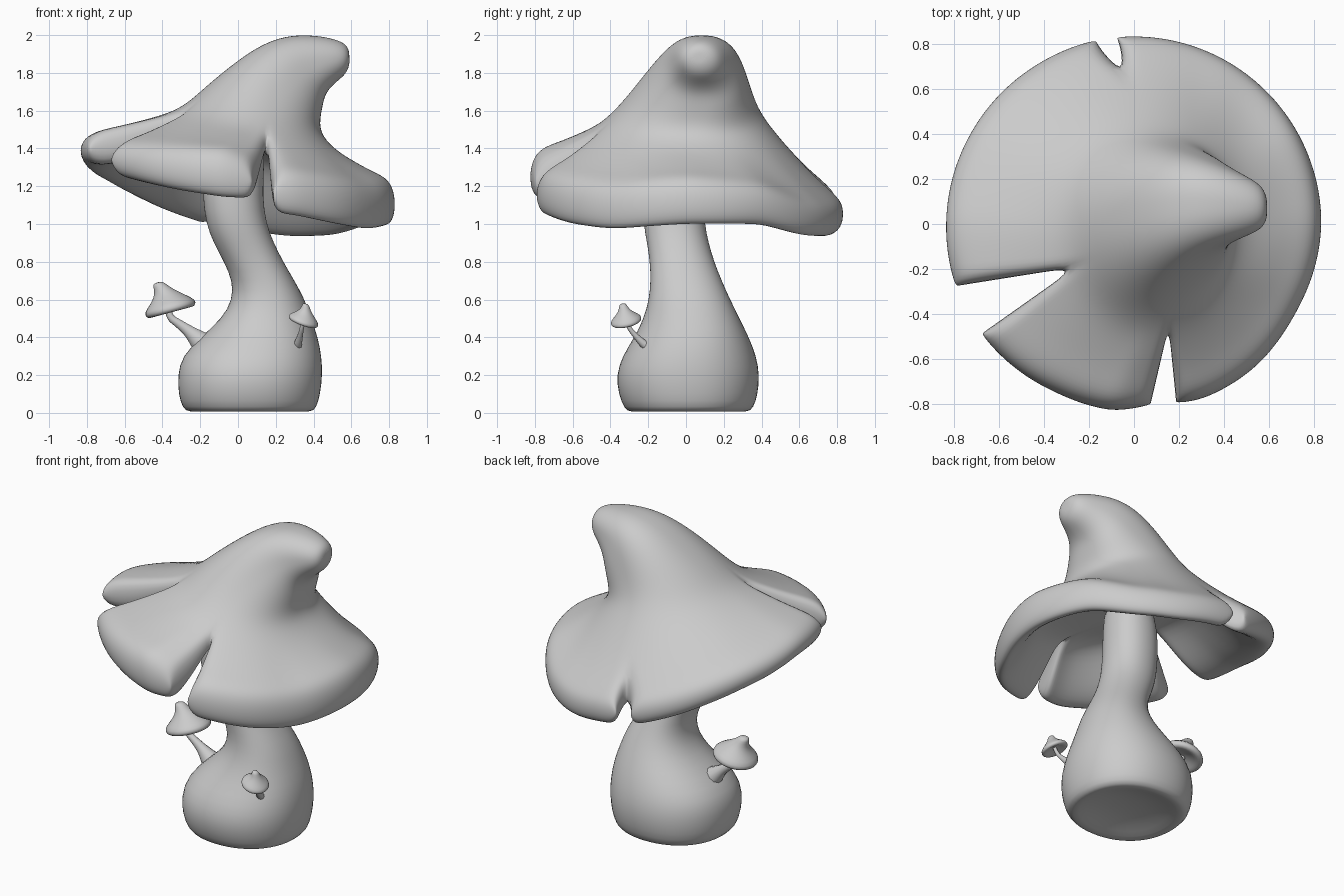
import bpy, bmesh, math
from mathutils import Vector

if "Cube" in bpy.data.objects:
    bpy.data.objects.remove(bpy.data.objects["Cube"])

grey = bpy.data.materials.new("plain grey")
grey.diffuse_color = (0.6, 0.6, 0.6, 1)
grey.use_nodes = True
grey.node_tree.nodes["Principled BSDF"].inputs["Base Color"].default_value = grey.diffuse_color


def lerp(a, b, t):
    return a + (b - a) * t


def finish(name, bm, subdiv=1):
    """Weld the mesh, smooth it and place it in the scene."""
    bmesh.ops.remove_doubles(bm, verts=bm.verts, dist=0.0008)
    bmesh.ops.recalc_face_normals(bm, faces=bm.faces)
    me = bpy.data.meshes.new(name)
    bm.to_mesh(me)
    bm.free()
    me.materials.append(grey)
    me.shade_smooth()
    ob = bpy.data.objects.new(name, me)
    bpy.context.collection.objects.link(ob)
    mod = ob.modifiers.new("smooth", 'SUBSURF')
    mod.levels = mod.render_levels = subdiv
    return ob


def add_grid(bm, rows):
    """Join neighbouring rows of points with quads."""
    vs = [[bm.verts.new(p) for p in row] for row in rows]
    for a, b in zip(vs, vs[1:]):
        for j in range(len(a) - 1):
            bm.faces.new((a[j], b[j], b[j + 1], a[j + 1]))
    return vs


def circle(n):
    return [2 * math.pi * k / n for k in range(n + 1)]


def oval(a, p):
    """Cosine and sine of a slightly squared circle."""
    c, s = math.cos(a), math.sin(a)
    return math.copysign(abs(c) ** p, c), math.copysign(abs(s) ** p, s)


# Stem with hollowed base: z, x min, x max, y min, y max
stem = [(0.06, 0.06, 0.06, 0.01, 0.01), (0.05, -0.08, 0.2, -0.13, 0.16), (0.025, -0.19, 0.31, -0.23, 0.26),
        (0.0, -0.26, 0.385, -0.3, 0.325),
        (0.025, -0.297, 0.418, -0.33, 0.36), (0.1, -0.318, 0.438, -0.36, 0.383),
        (0.2, -0.322, 0.45, -0.372, 0.392), (0.3, -0.3, 0.445, -0.34, 0.375),
        (0.4, -0.2, 0.425, -0.275, 0.335), (0.5, -0.085, 0.39, -0.225, 0.285),
        (0.6, -0.03, 0.355, -0.197, 0.235), (0.7, -0.03, 0.30, -0.188, 0.19),
        (0.8, -0.075, 0.24, -0.192, 0.15), (0.9, -0.13, 0.19, -0.207, 0.12),
        (1.0, -0.17, 0.15, -0.227, 0.10), (1.15, -0.19, 0.13, -0.23, 0.09),
        (1.3, -0.18, 0.14, -0.22, 0.10), (1.48, -0.12, 0.14, -0.18, 0.10),
        (1.5, 0.02, 0.02, -0.03, -0.03)]
bm = bmesh.new()
add_grid(bm, [[((x0 + x1) / 2 + (x1 - x0) / 2 * oval(a, 0.92)[0],
                (y0 + y1) / 2 + (y1 - y0) / 2 * oval(a, 0.92)[1], z) for a in circle(28)]
              for z, x0, x1, y0, y1 in stem])
finish("stem", bm)

# Cap crown rings: left x, left z, right x, right z, half width, centre y, squareness
crown = [(0.59, 1.88, 0.59, 1.88, 0.0, 0.07, 1), (0.587, 1.925, 0.59, 1.84, 0.05, 0.07, 1),
         (0.56, 1.965, 0.57, 1.79, 0.10, 0.075, 1), (0.45, 1.995, 0.51, 1.745, 0.14, 0.08, 0.9),
         (0.29, 2.005, 0.46, 1.69, 0.185, 0.085, 0.8), (0.135, 1.96, 0.445, 1.61, 0.24, 0.07, 0.8),
         (-0.025, 1.85, 0.43, 1.53, 0.305, 0.04, 0.85), (-0.18, 1.72, 0.45, 1.46, 0.375, 0.01, 0.95),
         (-0.3, 1.61, 0.52, 1.39, 0.46, -0.01, 1)]
# Brim: angle, height of lower edge, height of lip, radius
brim = [(0, 0.99, 0.26, 0.83), (30, 0.99, 0.23, 0.83), (50, 0.93, 0.21, 0.83), (70, 0.92, 0.21, 0.83),
        (102, 0.98, 0.21, 0.83), (120, 1.06, 0.21, 0.825), (135, 1.14, 0.2, 0.825),
        (150, 1.21, 0.19, 0.825), (180, 1.31, 0.18, 0.83), (200, 1.31, 0.19, 0.835),
        (215, 1.25, 0.2, 0.83), (245, 1.17, 0.25, 0.82), (264, 1.13, 0.27, 0.83),
        (276, 1.13, 0.2, 0.8), (282, 1.05, 0.23, 0.81), (290, 1.04, 0.25, 0.83), (310, 0.99, 0.26, 0.83),
        (330, 0.96, 0.26, 0.815), (360, 0.99, 0.26, 0.83)]
# Petals between slits: crown angles, brim angles, columns
petals = [(98.5, 203.6, 101.5, 199.5, 14), (203.6, 276, 215.5, 275.5, 10), (276, 458.5, 283, 455.5, 24)]
# Brim profile: reach, blend to crest, drop in lip heights, extra drop, slit open at the back
profile = [(0.3, 0.4, 0, 0, 0), (0.6, 0.75, 0, 0, 0), (0.86, 1, 0, 0, 1), (0.98, 1, 0.22, 0, 1),
           (1.02, 1, 0.52, 0, 1), (0.99, 1, 0.86, 0, 1), (0.86, 1, 1.02, 0, 1),
           (0.6, 0.75, 0.6, 0.08, 0), (0.3, 0.4, 0.2, 0.1, 0), (0, 0, 0, 0.1, 0)]


def crown_point(ring, deg):
    lx, lz, rx, rz, w, cy, p = ring
    c, s = oval(math.radians(deg), p)
    return Vector(((lx + rx) / 2 + (rx - lx) / 2 * c, cy + w * s, (lz + rz) / 2 + (rz - lz) / 2 * c))


def brim_at(deg):
    deg %= 360
    for a, b in zip(brim, brim[1:]):
        if a[0] <= deg <= b[0]:
            t = (deg - a[0]) / (b[0] - a[0])
            return [lerp(p, q, t) for p, q in zip(a[1:], b[1:])]


def brim_point(base, deg, reach, blend, drop, extra):
    low, lip, radius = brim_at(deg)
    r = math.radians(deg)
    return Vector((lerp(base.x, radius * math.cos(r), reach), lerp(base.y, radius * math.sin(r), reach),
                   lerp(base.z, low + lip, blend) - drop * lip - extra))


# Cap: solid petals, open slits walled at both sides
bm = bmesh.new()
for k, (a0, a1, b0, b1, n) in enumerate(petals):
    us = [j / n for j in range(n + 1)]
    rows = [[crown_point(r, lerp(a0, a1, u)) for u in us] for r in crown]
    base = rows[-1]
    for reach, blend, drop, extra, opened in profile:
        s = b0 if k != 0 else lerp(98, b0, opened)
        e = b1 if k != 2 else lerp(458, b1, opened)
        rows.append([brim_point(base[j], lerp(s, e, u), reach, blend, drop, extra)
                     for j, u in enumerate(us)])
    # underside closes onto the stem
    rows.append([Vector((-0.02 + 0.13 * math.cos(math.radians(lerp(a0, a1, u))),
                         -0.06 + 0.13 * math.sin(math.radians(lerp(a0, a1, u))), 1.42)) for u in us])
    rows.append([Vector((-0.02, -0.06, 1.43)) for u in us])
    vs = add_grid(bm, rows)
    m = len(crown) - 1
    for side in (0, n):
        back_slit = (k, side) in ((0, 0), (2, n))
        top = [vs[m + i][side] for i in range(6)]
        low = [vs[m + 10 - i][side] for i in range(6)]
        for i in range(2 if back_slit else 0, 5):
            quad = [top[i], top[i + 1], low[i + 1], low[i]]
            bm.faces.new(list(dict.fromkeys(quad)))
finish("cap", bm, subdiv=2)


def small_mushroom(name, path, centre, axis, size):
    """Curved tapering stalk with a tilted pointed cap."""
    cu = bpy.data.curves.new(name + "_stalk", 'CURVE')
    cu.dimensions = '3D'
    cu.bevel_depth, cu.bevel_resolution, cu.use_fill_caps = 1, 3, True
    sp = cu.splines.new('NURBS')
    sp.points.add(len(path) - 1)
    for p, (x, y, z, r) in zip(sp.points, path):
        p.co, p.radius = (x, y, z, 1), r
    sp.use_endpoint_u, sp.order_u, sp.resolution_u = True, 3, 5
    cu.materials.append(grey)
    bpy.context.collection.objects.link(bpy.data.objects.new(name + "_stalk", cu))
    # cap: radius, height, sideways bend of the tip
    outline = [(0, 0.145, -0.03), (0.03, 0.14, -0.028), (0.04, 0.11, -0.018), (0.062, 0.075, -0.005),
               (0.1, 0.04, 0), (0.143, 0.005, 0), (0.14, -0.022, 0), (0.115, -0.034, 0),
               (0.07, -0.012, 0), (0, 0.005, 0)]
    bm = bmesh.new()
    add_grid(bm, [[(r * math.cos(a) + d, r * math.sin(a), z) for a in circle(16)]
                  for r, z, d in outline])
    ob = finish(name + "_cap", bm)
    ob.location, ob.scale = centre, (size,) * 3
    ob.rotation_mode = 'QUATERNION'
    ob.rotation_quaternion = Vector((0, 0, 1)).rotation_difference(Vector(axis))


small_mushroom("left_mushroom",
               [(-0.05, 0, 0.26, 0.1), (-0.17, 0, 0.35, 0.075), (-0.25, 0, 0.425, 0.035),
                (-0.31, 0, 0.47, 0.024), (-0.37, 0, 0.51, 0.019), (-0.37, 0, 0.57, 0.018)],
               (-0.36, 0, 0.56), (-0.27, 0, 1), 1.0)
small_mushroom("right_mushroom",
               [(0.28, -0.08, 0.28, 0.04), (0.31, -0.2, 0.34, 0.027), (0.33, -0.27, 0.41, 0.014),
                (0.34, -0.31, 0.46, 0.011), (0.35, -0.32, 0.51, 0.011)],
               (0.348, -0.318, 0.492), (0.36, -0.22, 1), 0.6)
